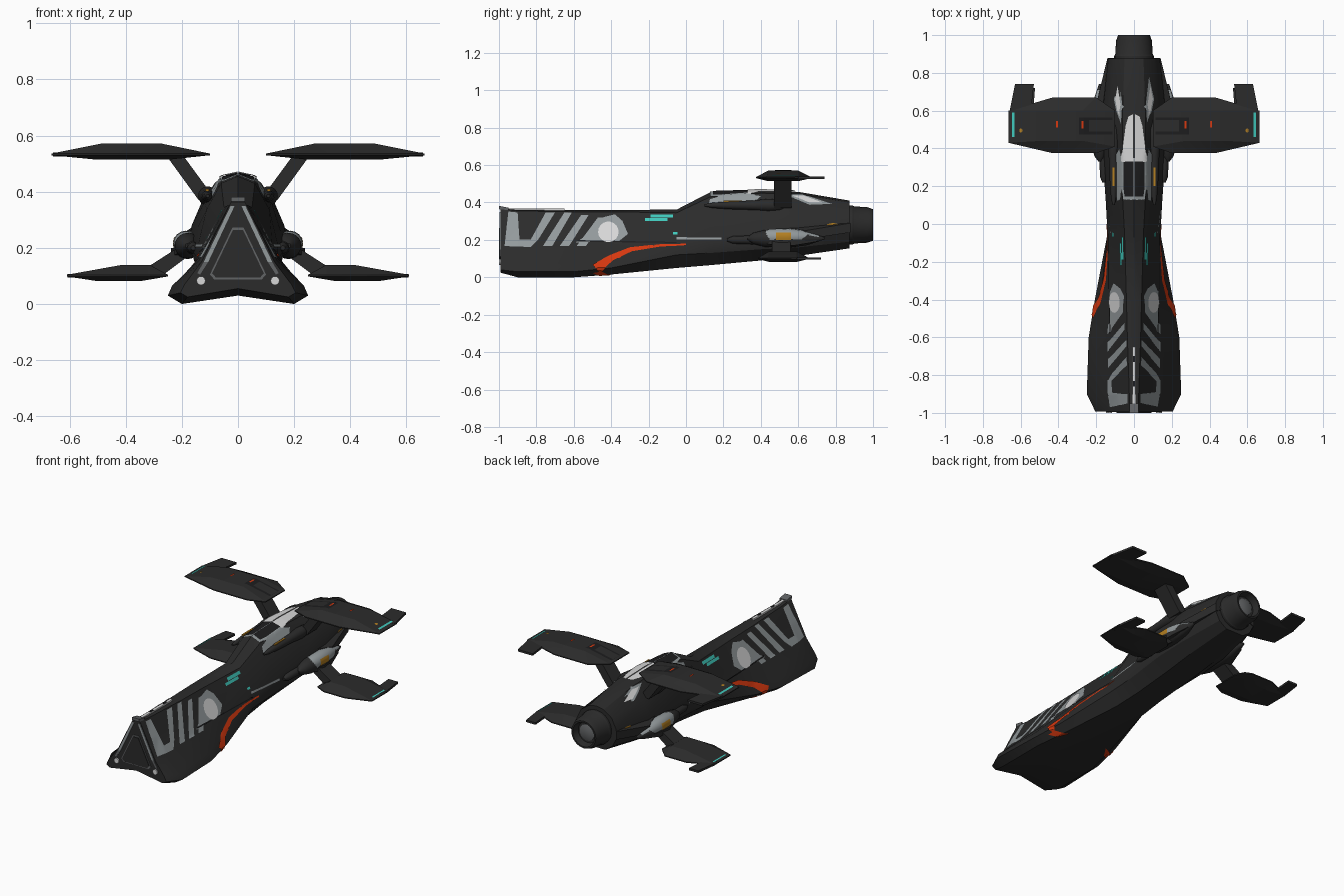
import bpy, bmesh, math
from mathutils import Vector
from mathutils.bvhtree import BVHTree

if "Cube" in bpy.data.objects:
    bpy.data.objects.remove(bpy.data.objects["Cube"])

def mat(name, r, g, b):
    m = bpy.data.materials.new(name)
    m.diffuse_color = (r, g, b, 1)
    m.use_nodes = True
    m.node_tree.nodes["Principled BSDF"].inputs["Base Color"].default_value = m.diffuse_color
    return m

DARK = mat("hull charcoal", .024, .024, .024)
BLACK = mat("recess black", .012, .012, .013)
MID = mat("panel grey", .12, .125, .13)
GREY = mat("stripe grey", .29, .32, .33)
LIGHT = mat("light silver", .68, .68, .68)
ORANGE = mat("orange", .68, .04, .005)
TEAL = mat("teal", .05, .58, .50)
AMBER = mat("amber", .45, .21, .015)

def finish(name, bm, m, mirror=False, angle=30):
    bmesh.ops.recalc_face_normals(bm, faces=bm.faces)
    for f in bm.faces:
        f.smooth = True
    me = bpy.data.meshes.new(name)
    bm.to_mesh(me)
    me.materials.append(m)
    me.set_sharp_from_angle(angle=math.radians(angle))
    ob = bpy.data.objects.new(name, me)
    bpy.context.collection.objects.link(ob)
    if mirror:
        ob.modifiers.new("mirror", 'MIRROR').use_mirror_merge = False
    bmesh.ops.triangulate(bm, faces=bm.faces)
    tree = BVHTree.FromBMesh(bm)
    bm.free()
    return tree

def solid(name, pts, m, mirror=True):
    """Convex solid around a few points."""
    bm = bmesh.new()
    for p in pts:
        bm.verts.new(p)
    bmesh.ops.convex_hull(bm, input=bm.verts)
    for v in [v for v in bm.verts if not v.link_faces]:
        bm.verts.remove(v)
    bmesh.ops.dissolve_limit(bm, angle_limit=.01, verts=bm.verts, edges=bm.edges)
    return finish(name, bm, m, mirror, 12)

def loft(name, rings, m, mirror=False):
    bm = bmesh.new()
    vs = [[bm.verts.new(p) for p in r] for r in rings]
    n = len(vs[0])
    for a, b in zip(vs, vs[1:]):
        for i in range(n):
            bm.faces.new((a[i], a[(i + 1) % n], b[(i + 1) % n], b[i]))
    bm.faces.new(vs[0])
    bm.faces.new(vs[-1])
    return finish(name, bm, m, mirror)

def oval(cx, cy, rx, ry, n=18):
    return [(cx + rx * math.cos(2 * math.pi * i / n), cy + ry * math.sin(2 * math.pi * i / n)) for i in range(n)]

def box2(a, b, c, d):
    return [(a, c), (b, c), (b, d), (a, d)]

def lathe(name, prof, cx, cz, m, mirror=False):
    return loft(name, [[(x, y, z) for x, z in oval(cx, cz, r, r, 20)] for y, r in prof], m, mirror)

def decal(name, tree, pts, m, axis='x', lift=.004):
    """Thin painted panel: a 2D outline projected on a surface from the side, above or below."""
    bm = bmesh.new()
    side = axis == 'x'
    start = -1 if axis == 'below' else 1
    bm.faces.new([bm.verts.new((1, *p) if side else (*p, start)) for p in pts])
    ray = Vector((-1, 0, 0) if side else (0, 0, -start))
    for k in range(2):
        no = Vector((0, 0, 0))
        no[k + side] = 1
        vals = [p[k] for p in pts]
        for i in range(math.ceil(min(vals) / .01), math.ceil(max(vals) / .01)):
            bmesh.ops.bisect_plane(bm, geom=bm.verts[:] + bm.edges[:] + bm.faces[:],
                                   plane_co=no * i * .01, plane_no=no)
    bmesh.ops.triangulate(bm, faces=bm.faces)
    for v in list(bm.verts):
        loc, nor, _, _ = tree.ray_cast(v.co, ray)
        if loc is None:
            bm.verts.remove(v)
        else:
            v.co = loc + (nor if nor.dot(ray) < 0 else -nor) * lift
    finish(name, bm, m, True)

# Hull: each station is y, spine height, then keel, edge, flange, waist and roof points
def section(y, top, keel, edge, flange, waist, roof):
    arch = .03 if y < -.3 else 0
    bulge = .012 if y > 0 else 0
    shoulder = ((waist[0] + roof[0]) / 2 + bulge, (waist[1] + roof[1]) / 2 + bulge)
    half = [keel, edge, flange, waist, shoulder, roof]
    ring = [(0, keel[1] + arch)] + half + [(0, top)] + [(-x, z) for x, z in reversed(half)]
    return [(x, y, z) for x, z in ring]

front = [section(-.992, .37, (.18, .025), (.205, .04), (.19, .07), (.13, .15), (.024, .365)),
         section(-.9, .362, (.2, 0), (.25, .03), (.235, .065), (.14, .155), (.025, .355)),
         section(-.6, .36, (.2, 0), (.24, .03), (.22, .075), (.13, .175), (.035, .35)),
         section(-.4, .36, (.16, .015), (.207, .05), (.178, .1), (.126, .19), (.04, .35))]
rear = [section(-.05, .362, (.09, .05), (.14, .12), (.14, .16), (.122, .21), (.05, .345)),
        section(.13, .455, (.08, .065), (.14, .13), (.15, .17), (.14, .22), (.06, .43)),
        section(.4, .463, (.08, .09), (.155, .15), (.17, .2), (.155, .25), (.06, .45)),
        section(.6, .457, (.08, .115), (.15, .16), (.175, .22), (.165, .28), (.06, .445)),
        section(.875, .41, (.06, .155), (.11, .19), (.14, .25), (.135, .3), (.05, .4))]
hull = loft("hull", front + rear, DARK)

# Side paint and panels (y, z)
decal("nose_band", hull, [(-.97, .165), (-.83, .16), (-.79, .2), (-.7, .345), (-.75, .345), (-.83, .2),
                          (-.89, .2), (-.9, .345), (-.95, .35)], GREY)
for i in range(3):
    y, t = -.765 + .09 * i, .345 - .013 * i
    decal(f"slash_stripe_{i}", hull, [(y, .165), (y + .05, .165), (y + .155, t), (y + .115, t)], GREY)
decal("grey_patch", hull, [(-.59, .185), (-.36, .19), (-.31, .23), (-.34, .3), (-.38, .335), (-.44, .32), (-.47, .26)], GREY)
decal("round_badge", hull, oval(-.415, .24, .055, .055), LIGHT, lift=.007)
decal("teal_mark_upper", hull, box2(-.19, -.07, .318, .335), TEAL)
decal("teal_mark_lower", hull, box2(-.22, -.1, .3, .315), TEAL)
decal("teal_dot", hull, box2(-.07, -.045, .228, .24), TEAL)
sweep = [(-.48, .045), (-.4, .102), (-.295, .147), (-.14, .168), (0, .174)]
wide = [(.02, -.02), (.01, -.013), (.005, -.011), (0, -.007), (0, -.004)]
decal("orange_sweep", hull, [(y + a, z + b) for (y, z), (a, b) in zip(sweep, wide)]
      + [(y - a, z - b) for (y, z), (a, b) in reversed(list(zip(sweep, wide)))], ORANGE, lift=.006)
decal("orange_underside", hull, [(.205, -.5), (.2, -.45), (.16, -.41), (.13, -.4), (.16, -.45)], ORANGE, 'below')
decal("side_seam", hull, [(-.58, .188), (-.05, .182), (-.05, .187), (-.58, .196)], BLACK, lift=.006)
decal("side_trim", hull, box2(-.05, .19, .202, .213), GREY)
decal("cockpit_side_trim", hull, [(.12, .38), (.24, .385), (.36, .395), (.4, .43), (.34, .446), (.2, .436), (.13, .415)], GREY, lift=.006)
decal("rear_flash", hull, [(.53, .44), (.62, .443), (.78, .39), (.66, .385)], GREY)
decal("rear_flash_core", hull, [(.57, .432), (.63, .432), (.73, .395), (.66, .395)], LIGHT, lift=.007)
decal("amber_mark", hull, oval(.785, .278, .032, .011), AMBER)

# Cockpit on the spine (x, y)
decal("cockpit_frame", hull, [(0, .13), (.055, .13), (.066, .2), (.066, .35), (0, .35)], GREY, 'z')
decal("cockpit_window", hull, [(0, .145), (.047, .145), (.054, .2), (.054, .335), (0, .335)], BLACK, 'z', .007)
decal("canopy", hull, [(0, .33), (.062, .33), (.058, .42), (.045, .52), (.03, .57), (0, .585)], LIGHT, 'z', .009)

# Spine ridge and lip at the nose
solid("spine_ridge", [(x, y, z) for x in (-.009, .009) for y in (-.98, -.65) for z in (.35, .3675)], LIGHT, False)
solid("nose_lip", [(x, y, z) for x in (-.025, .025) for y, z in ((-1, .365), (-1, .382), (-.95, .372), (-.95, .35))], MID, False)
for y in (-.86, -.73):
    solid("ridge_slot", [(x, yy, z) for x in (-.006, .006) for yy in (y, y + .03) for z in (.36, .369)], BLACK, False)

# Nose face plates (x, z)
def plate(name, pts, y, m):
    solid(name, [(x, yy, z) for x, z in pts for yy in (y, -.99)], m)

def nose_panel(k):
    return [(x * k, .16 + (z - .16) * k) for x, z in ((0, .272), (.02, .272), (.1, .105), (.085, .088), (0, .088))]

plate("nose_frame_bar", [(.012, .35), (.026, .35), (.122, .15), (.106, .15)], -.996, GREY)
plate("nose_frame_foot", [(.106, .15), (.122, .15), (.145, .11), (.135, .105)], -.996, MID)
plate("nose_panel_rim", nose_panel(1), -.995, MID)
plate("nose_panel", nose_panel(.92), -1, DARK)
plate("nose_lamp", oval(.132, .083, .016, .016, 12), -1, LIGHT)

# Engine nozzle
lathe("engine_nozzle", [(.86, .105), (.89, .105), (.9, .099), (.97, .095), (1, .084), (1, .074), (.96, .064)], 0, .28, DARK)
lathe("nozzle_core", [(.955, .05), (.966, .05), (.975, .025)], 0, .28, MID)

# Wing root pods
lathe("lower_pod", [(.33, .008), (.36, .03), (.42, .045), (.48, .048), (.56, .048), (.65, .036), (.74, .006)], .18, .208, DARK, True)
lathe("lower_pod_nose", [(.22, .008), (.25, .02), (.36, .024)], .16, .2, DARK, True)
lathe("upper_pod", [(.1, .006), (.14, .014), (.22, .02), (.36, .026), (.44, .034), (.5, .03), (.56, .008)], .108, .385, DARK, True)
solid("upper_pod_mark", [(x, y, z) for x in (.104, .115) for y in (.2, .3) for z in (.39, .41)], AMBER)
fairing = solid("rear_fairing", [(.15, .5, .2), (.15, .5, .27), (.204, .62, .2), (.198, .64, .25), (.14, .88, .24), (.14, .88, .29),
                                 (.1, .88, .26), (.1, .5, .25)], DARK)
pod_top = loft("pod_cover", [[(x, y, z) for x, z in oval(.186, .216, r, r, 16)] for y, r in
                             ((.41, .03), (.45, .043), (.55, .045), (.62, .036), (.71, .008))], GREY, True)
decal("pod_light", pod_top, box2(.48, .56, .2, .238), AMBER, lift=.002)
solid("pod_belly", [(x, y, z) for y, w in ((.4, .02), (.5, .053), (.58, .046), (.7, .012)) for x in (.18, .186 + w)
                    for z in (.198 - w * .6, .2)], DARK)

# Wings: lens-shaped blades with a rearward tip prong; the lower pair is a smaller copy
OUTLINE = [(.1, .41), (.1, .6), (.2, .67), (.43, .67), (.56, .63), (.665, .6), (.665, .43), (.43, .375), (.2, .375)]
PRONG = [(.55, .56), (.53, .74), (.63, .74), (.66, .59), (.64, .54)]

def wing(name, x0, sx, sy, z, flat):
    def at(pts, *dz):
        return [(x0 + (x - .1) * sx, .5 + (y - .5) * sy, z + d) for x, y in pts for d in dz]
    tree = solid(name, at(OUTLINE, -.003, .003) + at(box2(*flat, .44, .6), .038)
                 + at(box2(.25, .5, .44, .6), -.019), DARK)
    solid(name + "_prong", at(PRONG, -.007, .006), DARK)
    decal(name + "_tip_light", tree, [p[:2] for p in at(box2(.632, .645, .46, .59), 0)], TEAL, 'z')
    return tree

upper = wing("upper_wing", .1, 1, 1, .533, (.27, .49))
wing("lower_wing", .25, .637, .92, .101, (.2, .36))
decal("wing_slot", upper, box2(.115, .29, .475, .565), BLACK, 'z', .002)
decal("wing_slot_cover", upper, box2(.115, .24, .49, .55), DARK, 'z')
decal("slot_mark", upper, box2(.268, .278, .505, .545), ORANGE, 'z')
decal("wing_mark", upper, box2(.402, .412, .51, .545), ORANGE, 'z')
decal("wing_dot", upper, oval(.598, .495, .009, .011, 8), AMBER, 'z')

# Struts between hull and wings
solid("upper_strut", [(x, y, z) for y in (.47, .565) for x, z in ((.09, .385), (.14, .37), (.2, .535), (.26, .535))], DARK)
solid("lower_strut", [(x, y, z) for y in (.46, .56) for x, z in ((.165, .18), (.2, .21), (.265, .105), (.34, .12))], DARK)
